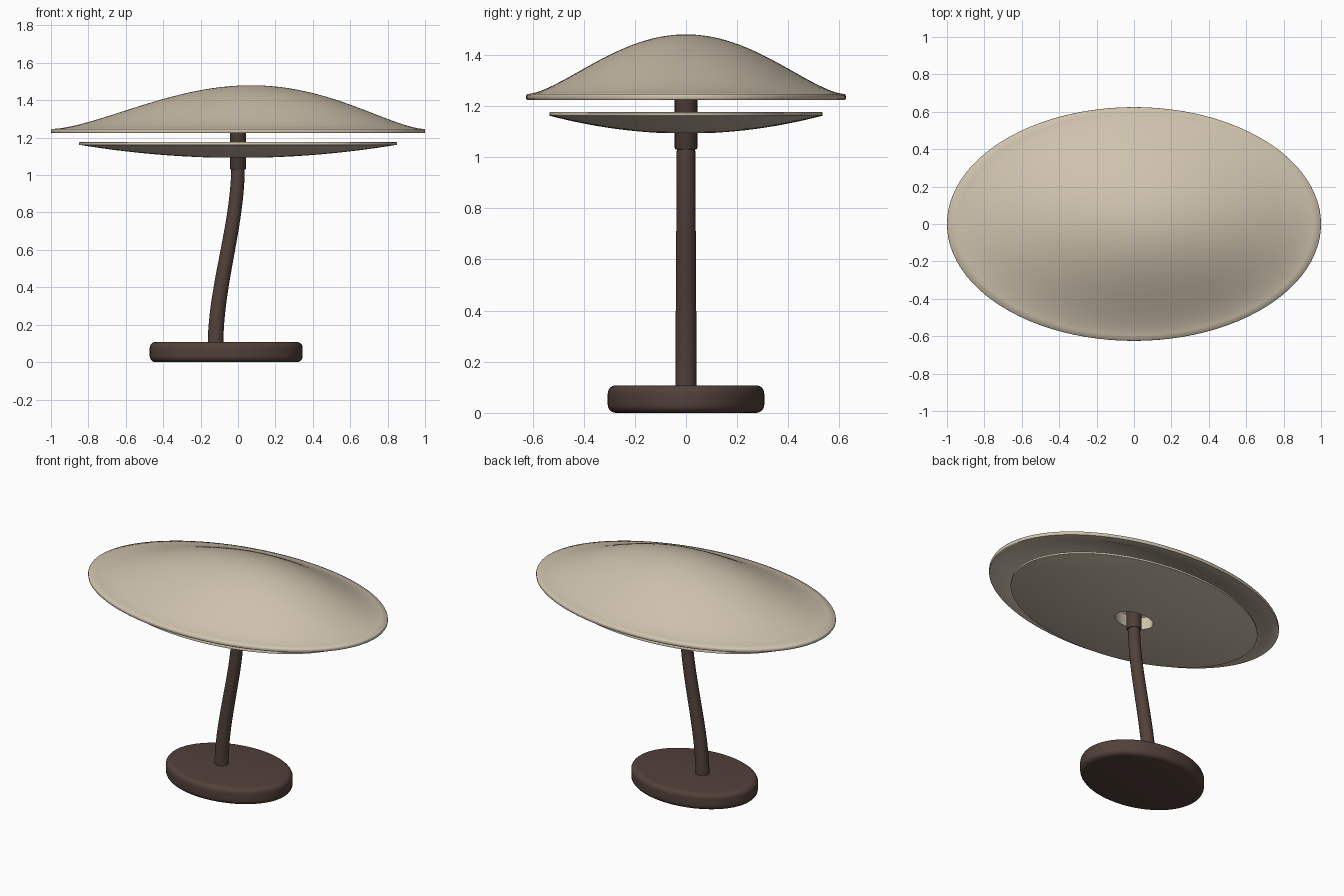
import bpy, bmesh, math

if "Cube" in bpy.data.objects:
    bpy.data.objects.remove(bpy.data.objects["Cube"])

SEG = 96


def material(name, rgb):
    m = bpy.data.materials.new(name)
    m.diffuse_color = (*rgb, 1)
    m.use_nodes = True
    m.node_tree.nodes["Principled BSDF"].inputs["Base Color"].default_value = m.diffuse_color
    return m


BEIGE = material("warm_beige", (0.62, 0.54, 0.42))
BROWN = material("dark_brown", (0.085, 0.052, 0.042))


def loft(name, rings, mat, closed=False, angle=40):
    """Skin a stack of ellipses (cx, z, rx, ry); a zero radius is a pole."""
    bm = bmesh.new()
    loops = []
    for cx, z, rx, ry in rings:
        if rx == 0:
            loops.append([bm.verts.new((cx, 0, z))] * SEG)
        else:
            loops.append([bm.verts.new((cx + rx * math.cos(2 * math.pi * i / SEG),
                                        ry * math.sin(2 * math.pi * i / SEG), z))
                          for i in range(SEG)])
    pairs = list(zip(loops, loops[1:]))
    if closed:
        pairs.append((loops[-1], loops[0]))
    for a, b in pairs:
        for i in range(SEG):
            j = (i + 1) % SEG
            bm.faces.new(list(dict.fromkeys((a[i], a[j], b[j], b[i]))))
    bmesh.ops.recalc_face_normals(bm, faces=bm.faces)
    mesh = bpy.data.meshes.new(name)
    bm.to_mesh(mesh)
    bm.free()
    obj = bpy.data.objects.new(name, mesh)
    bpy.context.collection.objects.link(obj)
    mesh.materials.append(mat)
    bpy.ops.object.select_all(action='DESELECT')
    obj.select_set(True)
    bpy.context.view_layer.objects.active = obj
    bpy.ops.object.shade_smooth_by_angle(angle=math.radians(angle))
    return obj


# Oval base with rounded edges
base = [(-0.063, 0, 0, 0)]
EDGE = 0.032
for zc, a0 in ((EDGE, -90), (0.108 - EDGE, 0)):
    for k in range(7):
        a = math.radians(a0 + 15 * k)
        inset = EDGE * (1 - math.cos(a))
        base.append((-0.063, zc + EDGE * math.sin(a), 0.409 - inset, 0.306 - inset))
base.append((-0.063, 0.108, 0, 0))
loft("base", base, BROWN)

# Slightly tapered stem bending in a gentle S
stem = [(-0.12, 0.09, 0, 0)]
for k in range(25):
    t = k / 24
    r = 0.042 - 0.006 * t
    stem.append((-0.12 * (1 - t * t * (3 - 2 * t)), 0.09 + 0.96 * t, r, r))
stem.append((0, 1.05, 0, 0))
loft("stem", stem, BROWN)

# Collar and upper tube carrying the dishes
loft("collar", [(0, 1.03, 0, 0), (0, 1.03, 0.04, 0.04), (0, 1.035, 0.044, 0.044),
                (0, 1.43, 0.044, 0.044), (0, 1.43, 0, 0)], BROWN)

# Lower oval diffuser: curved underside, flat top, hole around the tube
RX, RY, HOLE = 0.85, 0.534, 0.155
diffuser = [(0, 1.176, RX * HOLE, RY * HOLE)]
for k in range(13):
    r = HOLE + (1 - HOLE) * k / 12
    diffuser.append((0, 1.092 + 0.07 * r * r, RX * r, RY * r))
diffuser += [(0, 1.173, RX, RY), (0, 1.176, RX * 0.996, RY * 0.996)]
loft("diffuser", diffuser, BEIGE, closed=True)


# Oval shade: flared bell shell with its crown shifted sideways
def shade_ring(r, drop):
    f = 1 - r * r
    return (0.07 * f, 1.246 - drop + 0.234 * f ** 1.6, r * 0.997, r * 0.622)


steps = [k / 24 for k in range(25)]
shade = [shade_ring(r, 0) for r in steps]
shade += [(0, 1.24, 1.0, 0.625), (0, 1.228, 1.0, 0.625)]
shade += [shade_ring(r, 0.022) for r in reversed(steps)]
loft("shade", shade, BEIGE, angle=60)
